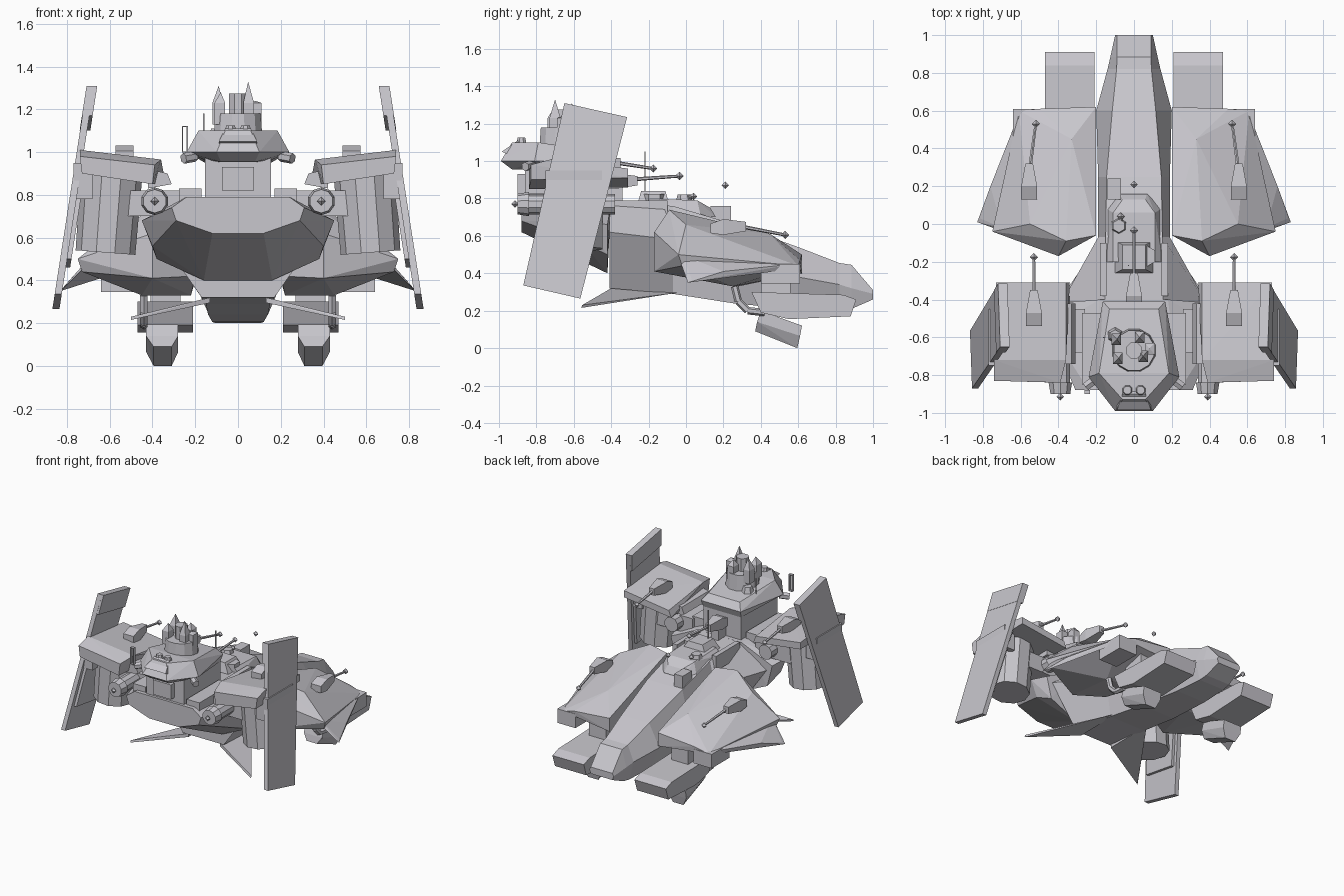
import bpy, bmesh, math
from mathutils import Vector

if "Cube" in bpy.data.objects:
    bpy.data.objects.remove(bpy.data.objects["Cube"])

grey = bpy.data.materials.new("light_grey_metal")
grey.diffuse_color = (0.58, 0.57, 0.61, 1)
grey.use_nodes = True
grey.node_tree.nodes["Principled BSDF"].inputs["Base Color"].default_value = grey.diffuse_color


def finish(name, bm):
    bmesh.ops.recalc_face_normals(bm, faces=bm.faces[:])
    me = bpy.data.meshes.new(name)
    bm.to_mesh(me)
    bm.free()
    me.materials.append(grey)
    ob = bpy.data.objects.new(name, me)
    bpy.context.collection.objects.link(ob)
    return ob


def solid(name, pts, mirror=False):
    """Convex flat-faced solid around points; optionally a second one across x = 0."""
    for s, tag in ((1, "_right"), (-1, "_left")) if mirror else ((1, ""),):
        bm = bmesh.new()
        for x, y, z in pts:
            bm.verts.new((s * x, y, z))
        bmesh.ops.convex_hull(bm, input=bm.verts[:])
        for v in [v for v in bm.verts if not v.link_faces]:
            bm.verts.remove(v)
        bmesh.ops.dissolve_limit(bm, angle_limit=0.02, verts=bm.verts[:], edges=bm.edges[:])
        finish(name + tag, bm)


def sym(pts):
    return [(s * x, y, z) for x, y, z in pts for s in (1, -1)]


def box(name, x, y, z, mirror=False):
    solid(name, [(a, b, c) for a in x for b in y for c in z], mirror)


def rod(name, p0, p1, r0, r1=None, n=8, mirror=False):
    p0, p1 = Vector(p0), Vector(p1)
    q = (p1 - p0).to_track_quat('Z', 'Y')
    pts = []
    for p, r in ((p0, r0), (p1, r0 if r1 is None else r1)):
        for i in range(n):
            a = 2 * math.pi * (i + .5) / n
            pts.append(tuple(p + q @ Vector((r * math.cos(a), r * math.sin(a), 0))))
    solid(name, pts, mirror)


def diamond(name, c, r=0.02, mirror=False):
    x, y, z = c
    solid(name, [(x + r, y, z), (x - r, y, z), (x, y + r, z), (x, y - r, z),
                 (x, y, z + r), (x, y, z - r)], mirror)


def gun(name, x, y, z, tip, mirror=False):
    """Wedge body with a thin barrel and a diamond muzzle."""
    w = 0.042
    solid(name + "_body", [(x + a * k, y + b, z + c) for a in (-1, 1) for k, b, c in
          ((w, -.02, -.03), (w, -.02, .02), (w, .05, .045), (.02, .17, .03), (.02, .17, -.02), (w, .05, -.04))], mirror)
    rod(name + "_barrel", (x, y + .12, z + .01), tip, .011, .008, 6, mirror)
    diamond(name + "_muzzle", tip, .022, mirror)


# Central fuselage and nose: half sections lofted along y
sections = [(1.0, (.09, .31), (.10, .29), (.09, .26)),
            (.885, (.09, .445), (.125, .32), (.10, .21)),
            (.82, (.092, .455), (.14, .34), (.105, .20)),
            (.6, (.115, .54), (.20, .38), (.12, .205)),
            (.25, (.145, .665), (.19, .48), (.14, .24)),
            (-.07, (.15, .76), (.19, .58), (.15, .29)),
            (-.41, (.155, .78), (.38, .62), (.17, .32))]
bm = bmesh.new()
rings = []
for y, *half in sections:
    pts = [(x, z) for x, z in half] + [(-x, z) for x, z in reversed(half)]
    rings.append([bm.verts.new((x, y, z)) for x, z in pts])
for a, b in zip(rings, rings[1:]):
    for i in range(6):
        j = (i + 1) % 6
        bm.faces.new((a[i], a[j], b[j], b[i]))
bm.faces.new(rings[0])
bm.faces.new(rings[-1])
finish("fuselage", bm)

# Rear hull with a rising belly
solid("rear_hull", sym([(.18, -.40, .78), (.42, -.42, .66), (.38, -.42, .50), (.16, -.42, .40),
                        (.45, -.55, .68), (.40, -.55, .56), (.15, -.52, .48),
                        (.24, -.88, .79), (.31, -.88, .74), (.29, -.88, .68), (.12, -.88, .62)]))
box("rear_deck_locker", (.17, .275), (-.85, -.47), (.75, .83), True)

# Cockpit and deck details
solid("canopy", sym([(.145, .08, .70), (.07, .16, .70), (.11, .06, .79), (.06, .13, .75),
                     (.11, -.2, .80), (.15, -.2, .76)]))
box("deck_block", (-.14, -.07), (.13, .24), (.66, .76))
solid("deck_hump", sym([(.10, -.26, .77), (.10, -.09, .77), (.06, -.24, .84), (.06, -.11, .84)]))
rod("deck_hatch", (.06, -.17, .77), (.06, -.17, .825), .06, n=6)
box("deck_rail", (.145, .18), (-.38, -.1), (.68, .79), True)
rod("small_turret", (-.08, -.01, .74), (-.08, -.01, .82), .055, .035, 6)
rod("small_turret_barrel", (-.08, -.01, .80), (-.07, .03, .81), .012)
diamond("small_turret_muzzle", (-.07, .04, .81))
diamond("sensor_bead", (0, .21, .87))
gun("deck_gun", 0, -.43, .89, (0, -.035, .92))
box("deck_gun_mount", (-.03, .03), (-.44, -.34), (.76, .87))
rod("deck_mast", (-.03, -.22, .78), (-.03, -.22, 1.05), .004, n=4)

# Front armour shells
solid("front_shell", [(.2, .62, .40), (.2, .62, .50), (.5, .61, .47), (.61, .6, .44), (.2, -.06, .42),
                      (.2, -.06, .73), (.36, -.09, .74), (.4, -.17, .62), (.4, -.17, .41),
                      (.33, .45, .61), (.55, 0, .66), (.75, -.04, .50), (.73, -.02, .44),
                      (.22, .28, .33), (.45, .25, .33)], True)
solid("winglet", [(.61, .58, .45), (.61, .55, .42), (.70, -.02, .50), (.72, -.03, .46),
                  (.83, .01, .35), (.815, .03, .37), (.76, .2, .41)], True)
box("shell_side_box", (.49, .64), (.40, .61), (.345, .45), True)
gun("shell_gun", .555, .15, .645, (.52, .53, .605), True)

# Front prongs with thruster pods below
solid("prong", [(x, y, z) for x in (.21, .47) for y, z in
                ((.35, .30), (.84, .285), (.91, .26), (.88, .17), (.55, .155), (.40, .19))], True)
box("prong_strut", (.27, .41), (.40, .56), (.25, .44), True)
solid("thruster_pod", [(x, y, z) for a, b in ((.28, .43), (.31, .395)) for x in (a, b) for y, z in
                       (((.40, .20), (.38, .14), (.62, .12), (.61, .065)) if a == .28
                        else ((.37, .09), (.595, 0)))], True)
pipe = [(.44, .26, .33), (.44, .28, .25), (.44, .33, .20), (.44, .42, .19)]
for a, b in zip(pipe, pipe[1:]):
    rod("coolant_pipe", a, b, .02, n=6, mirror=True)

# Swept belly fins
solid("belly_fin", [(.13, -.02, .30), (.13, -.40, .32), (.13, -.40, .295), (.5, -.56, .215), (.5, -.555, .23)], True)

# Bridge, neck and sensor crown
box("bridge_neck", (-.155, .155), (-.86, -.43), (.74, 1.0))
box("neck_window_box", (-.075, .075), (-.90, -.8), (.82, .93))
solid("bridge", sym([(.165, -.41, 1.0), (.24, -.81, 1.0), (.10, -.99, 1.0), (.155, -.43, .95), (.16, -.80, .965),
                     (.08, -.93, .955), (.13, -.45, 1.05), (.185, -.79, 1.10), (.06, -.93, 1.10)]))
solid("bridge_visor", sym([(.06, -.90, 1.11), (.09, -.985, 1.05), (.09, -.96, 1.04), (.05, -.86, 1.08)]))
rod("crown_base", (0, -.67, 1.04), (0, -.67, 1.18), .12, .11, 12)
rod("crown_core", (0, -.67, 1.17), (0, -.67, 1.275), .045, n=8)
for i, (x, y, h) in enumerate([(-.095, -.61, 1.31), (.05, -.70, 1.33), (.03, -.60, 1.27),
                               (-.085, -.71, 1.28), (.085, -.66, 1.24)]):
    solid("crown_spike_%d" % i, [(x + a * .025, y + b * .03, z) for a in (-1, 1) for b in (-1, 1)
                                 for z in (1.13, 1.23)] + [(x * .95, y, h)])
rod("bridge_dome", (.035, -.88, 1.09), (.035, -.88, 1.125), .03, .022, 8, True)
rod("bridge_pod", (-.10, -.59, 1.06), (-.10, -.59, 1.11), .045, .03, 6)
rod("bridge_probe", (.2, -.82, .98), (.255, -.86, .97), .025, n=6, mirror=True)
rod("bridge_mast", (-.16, -.6, 1.0), (-.16, -.6, 1.18), .004, n=4)
for x in (-.26, -.237):
    box("antenna_post", (x - .003, x + .003), (-.90, -.88), (1.0, 1.12))
for z in (1.0, 1.12):
    box("antenna_bar", (-.263, -.234), (-.90, -.88), (z - .003, z + .003))

# Rear nacelles: tilted armour roof, hanging eight-sided engine, pylon
solid("nacelle_roof", [(.40, -.84, .85), (.39, -.84, .94), (.73, -.83, .90), (.74, -.83, .98),
                       (.36, -.72, .965), (.74, -.72, 1.01), (.34, -.31, .86), (.36, -.31, .91),
                       (.73, -.31, .91), (.73, -.31, .96)], True)
solid("nacelle_inner_box", [(x, y, z) for y in (-.74, -.42) for x, z in
                            ((.31, .85), (.33, .90), (.42, .92), (.42, .83))], True)
rod("nacelle_engine", (.62, -.58, .53), (.59, -.58, .92), .14, .145, 10, True)
box("nacelle_pylon", (.26, .56), (-.68, -.45), (.70, .82), True)
rod("side_thruster", (.39, -.38, .77), (.39, -.86, .77), .055, n=10, mirror=True)
rod("side_thruster_nozzle", (.39, -.84, .77), (.39, -.90, .77), .065, .055, 10, True)
diamond("thruster_bead", (.39, -.915, .77), mirror=True)
gun("nacelle_gun", .53, -.52, .985, (.53, -.175, .96), True)

# Large swept side fins: full slab, thicker leading cap and inner rib


def fin(name, profile, inner, outer):
    solid(name, [(.70 + (1.3 - z) * .155 + d, y, z) for y, z in profile for d in (inner, outer)], True)


fin("side_fin", [(-.65, 1.31), (-.315, 1.235), (-.565, .265), (-.87, .335)], -.025, .008)
fin("side_fin_cap", [(-.65, 1.31), (-.315, 1.235), (-.35, 1.10), (-.68, 1.17)], -.04, .010)
fin("side_fin_rib", [(-.70, .98), (-.42, .92), (-.54, .46), (-.80, .50)], -.045, -.01)
solid("fin_bracket", [(x, y, z) for x in (.68, .77) for y in (-.75, -.45) for z in (.78, .95)], True)
